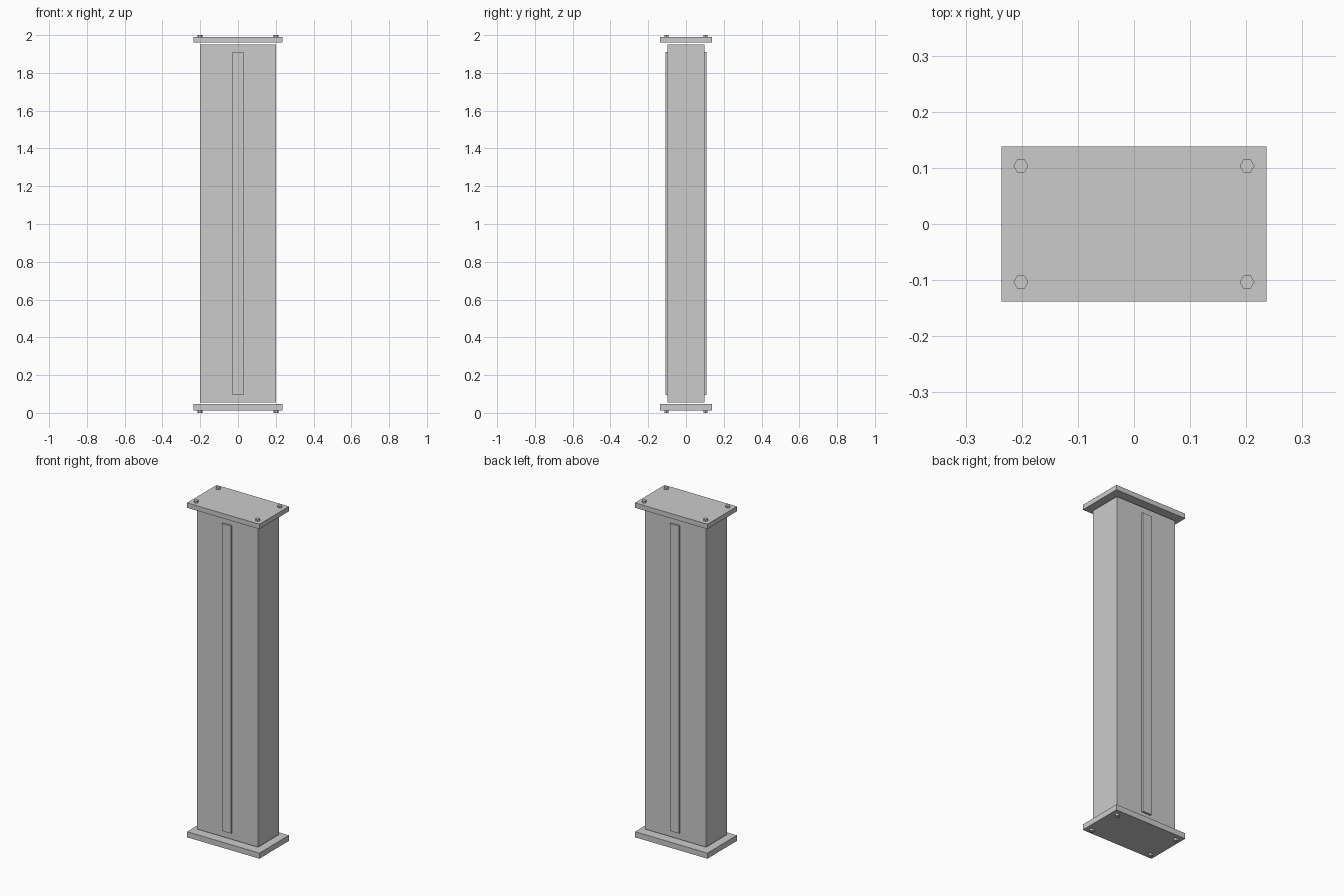
import bpy, bmesh
from mathutils import Matrix, Vector

if "Cube" in bpy.data.objects:
    bpy.data.objects.remove(bpy.data.objects["Cube"])


def finish(name, bm):
    me = bpy.data.meshes.new(name)
    bm.to_mesh(me)
    bm.free()
    ob = bpy.data.objects.new(name, me)
    bpy.context.collection.objects.link(ob)
    return ob


def box(name, lo, hi):
    lo, hi = Vector(lo), Vector(hi)
    bm = bmesh.new()
    bmesh.ops.create_cube(bm, size=1.0, matrix=Matrix.Translation((lo + hi) / 2)
                          @ Matrix.Diagonal((hi - lo).to_4d()))
    return finish(name, bm)


def hex_bolt(name, x, y, z0, z1):
    bm = bmesh.new()
    bmesh.ops.create_cone(bm, cap_ends=True, segments=6, radius1=0.0132, radius2=0.0132,
                          depth=z1 - z0, matrix=Matrix.Translation((x, y, (z0 + z1) / 2))
                          @ Matrix.Rotation(1.5707963, 4, 'Z'))
    # put corners on the x axis
    pts = [v.co.x - x for v in bm.verts]
    if max(pts) < 0.013:
        bmesh.ops.rotate(bm, verts=bm.verts, cent=(x, y, 0),
                         matrix=Matrix.Rotation(1.5707963, 3, 'Z'))
    return finish(name, bm)


# Main column
box("column_body", (-0.2, -0.098, 0.056), (0.2, 0.098, 1.95))

# Raised strips on the front and back
for side, s in (("front", -1), ("back", 1)):
    y0, y1 = sorted((s * 0.096, s * 0.108))
    box(side + "_strip", (-0.03, y0, 0.095), (0.03, y1, 1.911))

# End plates with small gaps to the column, and a hex bolt at each corner
for end, p0, p1, b0, b1 in (("bottom", 0.013, 0.046, 0.0, 0.015),
                            ("top", 1.96, 1.989, 1.987, 2.0)):
    box(end + "_plate", (-0.2365, -0.138, p0), (0.2365, 0.138, p1))
    for nx, sx in (("left", -1), ("right", 1)):
        for ny, sy in (("front", -1), ("back", 1)):
            hex_bolt(f"{end}_{ny}_{nx}_bolt", sx * 0.2015, sy * 0.1035, b0, b1)
